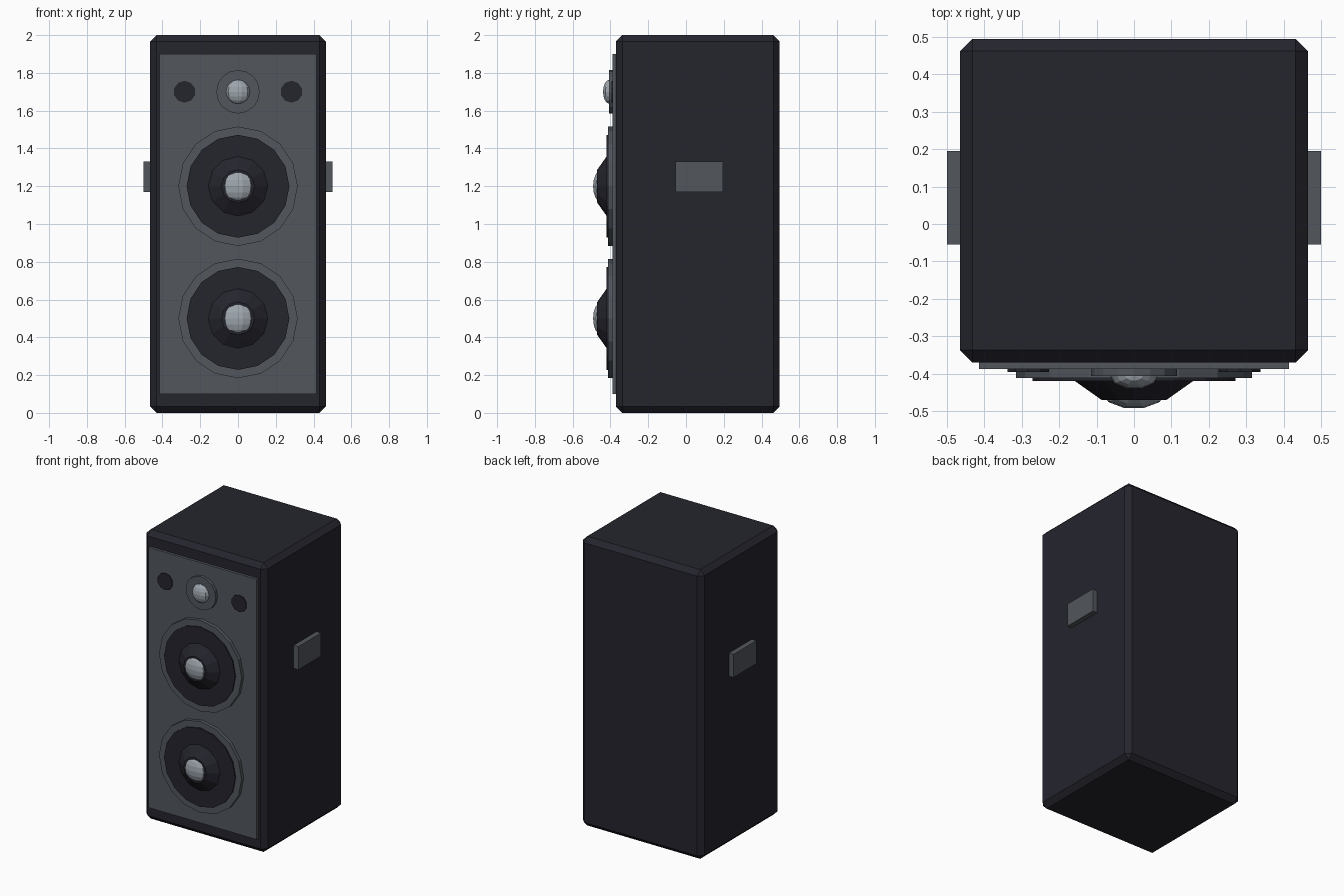
import bpy, bmesh, math
from mathutils import Matrix

cube = bpy.data.objects.get("Cube")
if cube:
    bpy.data.objects.remove(cube, do_unlink=True)


def material(name, rgb):
    mat = bpy.data.materials.new(name)
    mat.use_nodes = True
    mat.diffuse_color = (*rgb, 1)
    mat.node_tree.nodes["Principled BSDF"].inputs["Base Color"].default_value = (*rgb, 1)
    return mat


BLACK = material("charcoal black", (0.018, 0.018, 0.027))
GREY = material("slate grey", (0.085, 0.095, 0.11))
SILVER = material("pale silver", (0.34, 0.38, 0.42))


def finish(bm, name, mat):
    mesh = bpy.data.meshes.new(name)
    bm.to_mesh(mesh)
    bm.free()
    mesh.materials.append(mat)
    obj = bpy.data.objects.new(name, mesh)
    bpy.context.collection.objects.link(obj)
    return obj


def box(name, low, high, mat, bevel=0):
    bm = bmesh.new()
    size = [b - a for a, b in zip(low, high)]
    centre = [(a + b) / 2 for a, b in zip(low, high)]
    bmesh.ops.create_cube(bm, size=1,
                          matrix=Matrix.Translation(centre) @ Matrix.Diagonal((*size, 1)))
    if bevel:
        bmesh.ops.bevel(bm, geom=bm.edges[:], offset=bevel, segments=1, affect='EDGES')
    return finish(bm, name, mat)


def disc(name, x, z, back, front, radius, mat, sides=16, tip=None):
    """Drum or tapered cone facing -y, with a corner at the top."""
    bm = bmesh.new()
    bmesh.ops.create_cone(bm, cap_ends=True, segments=sides, radius1=radius,
                          radius2=radius if tip is None else tip, depth=back - front,
                          matrix=Matrix.Translation((x, (back + front) / 2, z))
                          @ Matrix.Rotation(math.pi / 2, 4, 'X'))
    return finish(bm, name, mat)


def dome(name, z, y, radius, depth, mat):
    bm = bmesh.new()
    bmesh.ops.create_uvsphere(bm, u_segments=10, v_segments=8, radius=1,
                              matrix=Matrix.Translation((0, y, z))
                              @ Matrix.Diagonal((radius, depth, radius, 1))
                              @ Matrix.Rotation(math.pi / 10, 4, 'Z'))
    return finish(bm, name, mat)


# Cabinet and front baffle
box("cabinet", (-0.465, -0.37, 0), (0.465, 0.495, 2), BLACK, 0.033)
box("front_panel", (-0.415, -0.388, 0.1), (0.415, -0.34, 1.9), GREY)

# Two woofers
for label, z in (("upper", 1.2), ("lower", 0.5)):
    disc(label + "_woofer_rim", 0, z, -0.37, -0.412, 0.316, GREY)
    disc(label + "_woofer_surround", 0, z, -0.38, -0.42, 0.272, BLACK)
    disc(label + "_woofer_cone", 0, z, -0.41, -0.47, 0.172, BLACK, 12, 0.087)
    dome(label + "_woofer_cap", z, -0.45, 0.085, 0.044, SILVER)

# Tweeter
disc("tweeter_rim", 0, 1.7, -0.37, -0.407, 0.115, GREY)
dome("tweeter_dome", 1.7, -0.405, 0.064, 0.036, SILVER)

# Bass ports and side handles
for label, side in (("left", 1), ("right", -1)):
    disc(label + "_port", side * 0.283, 1.7, -0.37, -0.395, 0.058, BLACK, 10)
    xs = sorted((side * 0.45, side * 0.5))
    box(label + "_handle", (xs[0], -0.055, 1.17), (xs[1], 0.195, 1.33), GREY)
